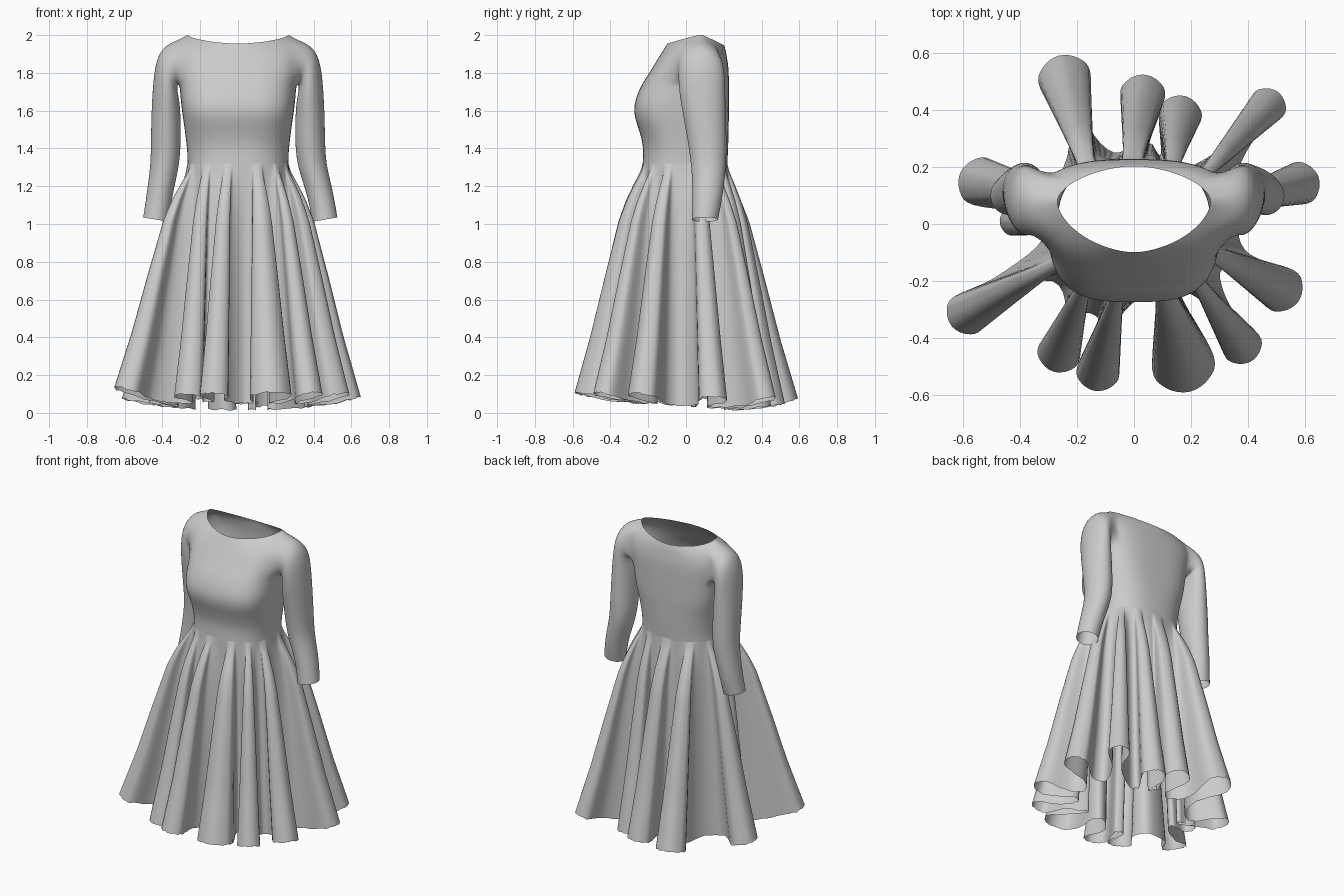
import bpy, bmesh, random
from math import sin, cos, pi, atan2, sqrt
from mathutils import Vector

if "Cube" in bpy.data.objects:
    bpy.data.objects.remove(bpy.data.objects["Cube"])

random.seed(3)


def spow(v, e):
    return (1 if v >= 0 else -1) * abs(v) ** e


def ring_point(a, zf, zs, zb, yf, ys, yb, hw, e):
    """Point of a torso section: front/side/back heights, front/side/back depth, half width."""
    s = sin(a)
    y = ys + ((yb - ys) if s > 0 else (ys - yf)) * spow(s, e)
    z = zs + ((zb if s > 0 else zf) - zs) * abs(s) ** 1.25
    return Vector((hw * spow(cos(a), e), y, z))


def finish(bm, name, levels):
    bmesh.ops.recalc_face_normals(bm, faces=bm.faces[:])
    for f in bm.faces:
        f.smooth = True
    me = bpy.data.meshes.new(name)
    bm.to_mesh(me)
    bm.free()
    ob = bpy.data.objects.new(name, me)
    bpy.context.collection.objects.link(ob)
    if levels:
        m = ob.modifiers.new("smooth", 'SUBSURF')
        m.levels = m.render_levels = levels
    return ob


def bridge(bm, a, b):
    n = len(a)
    for i in range(n):
        j = (i + 1) % n
        bm.faces.new((a[i], a[j], b[j], b[i]))


# Bodice sections from waist to neckline
WAIST = (1.32, 1.32, 1.32, -.23, 0, .218, .268, .8)
sections = [
    (1.31, 1.31, 1.31, -.231, 0, .22, .268, .8),
    (1.36, 1.36, 1.36, -.228, 0, .222, .268, .8),
    (1.42, 1.42, 1.42, -.228, 0, .225, .273, .78),
    (1.50, 1.50, 1.50, -.25, 0, .226, .283, .72),
    (1.56, 1.56, 1.56, -.272, .01, .228, .292, .66),
    (1.62, 1.62, 1.62, -.278, .02, .228, .300, .64),
    (1.68, 1.68, 1.68, -.262, .04, .228, .306, .66),
    (1.74, 1.74, 1.74, -.235, .06, .228, .31, .68),
    (1.80, 1.80, 1.80, -.195, .07, .227, .325, .7),
    (1.85, 1.87, 1.85, -.165, .08, .223, .34, .76),
    (1.89, 1.935, 1.89, -.14, .08, .216, .338, .84),
    (1.925, 1.978, 1.92, -.118, .08, .211, .312, .98),
    (1.955, 2.003, 1.945, -.10, .08, .203, .27, 1.15),
]
PIT, TOP, N = 7, 11, 32

# Sleeve sections: outer (x, z), inner (x, z), centre y, half depth
sleeve = [
    (.388, 1.948, .322, 1.735, .080, .118),
    (.432, 1.880, .320, 1.700, .082, .124),
    (.450, 1.760, .308, 1.645, .085, .124),
    (.459, 1.600, .302, 1.550, .098, .114),
    (.462, 1.430, .302, 1.400, .115, .102),
    (.465, 1.320, .315, 1.295, .120, .093),
    (.488, 1.200, .350, 1.175, .117, .083),
    (.503, 1.110, .368, 1.085, .110, .076),
    (.515, 1.035, .380, 1.012, .100, .070),
]

bm = bmesh.new()
rows = [[bm.verts.new(ring_point(2 * pi * k / N, *s)) for k in range(N)] for s in sections]
holes = [k % N for c in (0, N // 2) for k in range(c - 3, c + 3)]
for r in range(len(rows) - 1):
    for k in range(N):
        if PIT <= r < TOP and k in holes:
            continue
        j = (k + 1) % N
        bm.faces.new((rows[r][k], rows[r][j], rows[r + 1][j], rows[r + 1][k]))

# Sleeves grown out of both armholes
for sx in (1, -1):
    c = 0 if sx > 0 else N // 2
    walk = [(TOP, d) for d in range(0, 3)] + [(r, 3) for r in range(TOP, PIT, -1)]
    walk += [(PIT, d) for d in range(3, -3, -1)] + [(r, -3) for r in range(PIT, TOP)]
    walk += [(TOP, d) for d in range(-3, 0)]
    loop = [rows[r][(c + sx * d) % N] for r, d in walk]
    for ox, oz, ix, iz, yc, ry in sleeve:
        shift = .012 * sx * max(0, min(1, (1.35 - oz) / .2))
        ring = []
        for i in range(len(loop)):
            a = 2 * pi * i / len(loop)
            ring.append(bm.verts.new((sx * ((ox + ix) / 2 + shift + cos(a) * (ox - ix) / 2),
                                      yc + ry * sin(a),
                                      (oz + iz) / 2 + cos(a) * (oz - iz) / 2)))
        bridge(bm, loop, ring)
        loop = ring
bmesh.ops.delete(bm, geom=[v for v in bm.verts if not v.link_faces], context='VERTS')
finish(bm, "bodice_with_sleeves", 2)

# Skirt folds at the hem: centre x, centre y, radius, counter-clockwise
folds = [
    (.575, .14, .075), (.465, .41, .065), (.16, .375, .075), (.03, .445, .078),
    (-.24, .50, .092), (-.53, .145, .085), (-.42, .01, .05), (-.58, -.31, .075),
    (-.26, -.445, .075), (-.125, -.51, .075), (.17, -.48, .11), (.375, -.42, .07),
    (.51, -.225, .08),
]


def valley(i):
    """Inward point between fold i and the next one."""
    a, b = Vector(folds[i][:2]), Vector(folds[(i + 1) % len(folds)][:2])
    m = (a + b) / 2
    if (a - b).length < .2:
        return m * .68
    return Vector((m.x * .68, m.y * .53))


def waist_angle(i):
    v = valley(i)
    return atan2(v.y / .22, v.x / .265)


# Control points of the hem with the matching waist angle (folds are gathered tightly)
GATHER = (0, .27, .36, .43, .5, .57, .64, .73, 1)
ctrl = []
for i, (cx, cy, r) in enumerate(folds):
    c = Vector((cx, cy))
    d = (c - Vector((cx * .4, 0))).normalized()
    p = Vector((-d.y, d.x))
    a0, a1 = waist_angle(i - 1), waist_angle(i)
    while a1 < a0:
        a1 += 2 * pi
    pts = [valley(i - 1)]
    for u, w in ((-1.9, -.42), (0, -1), (.71, -.71), (1, 0), (.71, .71), (0, 1), (-1.9, .42)):
        pts.append(c + d * r * u + p * r * w)
    for k, q in enumerate(pts):
        ctrl.append((q, a0 + (a1 - a0) * GATHER[k], (a1 - a0) * (GATHER[k + 1] - GATHER[k])))

# Smooth closed hem curve through the control points
hem, SUB = [], 4
for i in range(len(ctrl)):
    p0, p1, p2, p3 = (ctrl[(i + k) % len(ctrl)][0] for k in (-1, 0, 1, 2))
    for s in range(SUB):
        t = s / SUB
        q = .5 * (2 * p1 + (p2 - p0) * t + (2 * p0 - 5 * p1 + 4 * p2 - p3) * t ** 2
                  + (3 * p1 - p0 - 3 * p2 + p3) * t ** 3)
        hem.append((q, ctrl[i][1] + ctrl[i][2] * t))

FLARE = [(0, 0), (.04, .045), (.08, .12), (.16, .25), (.25, .36), (.5, .57), (.75, .77), (1, 1)]


def flare(t):
    for (t0, f0), (t1, f1) in zip(FLARE, FLARE[1:]):
        if t <= t1:
            return f0 + (f1 - f0) * (t - t0) / (t1 - t0)
    return 1


# Skirt: waist ring blended out to the folded hem
bm = bmesh.new()
STEPS = 26
cols = []
for q, a in hem:
    w = ring_point(a, *WAIST)
    h = (q - w.xy).length
    length = 1.287 + .02 * max(-1, min(1, q.y / .3))
    z_hem = w.z - sqrt(length ** 2 - h ** 2) + random.uniform(-.005, .005)
    col = []
    for s in range(STEPS + 1):
        t = (s / STEPS) ** 1.3
        f = flare(t)
        col.append(bm.verts.new((w.x + (q.x - w.x) * f, w.y + (q.y - w.y) * f,
                                 w.z + (z_hem - w.z) * t)))
    cols.append(col)
for i, col in enumerate(cols):
    nxt = cols[(i + 1) % len(cols)]
    for s in range(STEPS):
        bm.faces.new((col[s], nxt[s], nxt[s + 1], col[s + 1]))
finish(bm, "pleated_skirt", 0)
